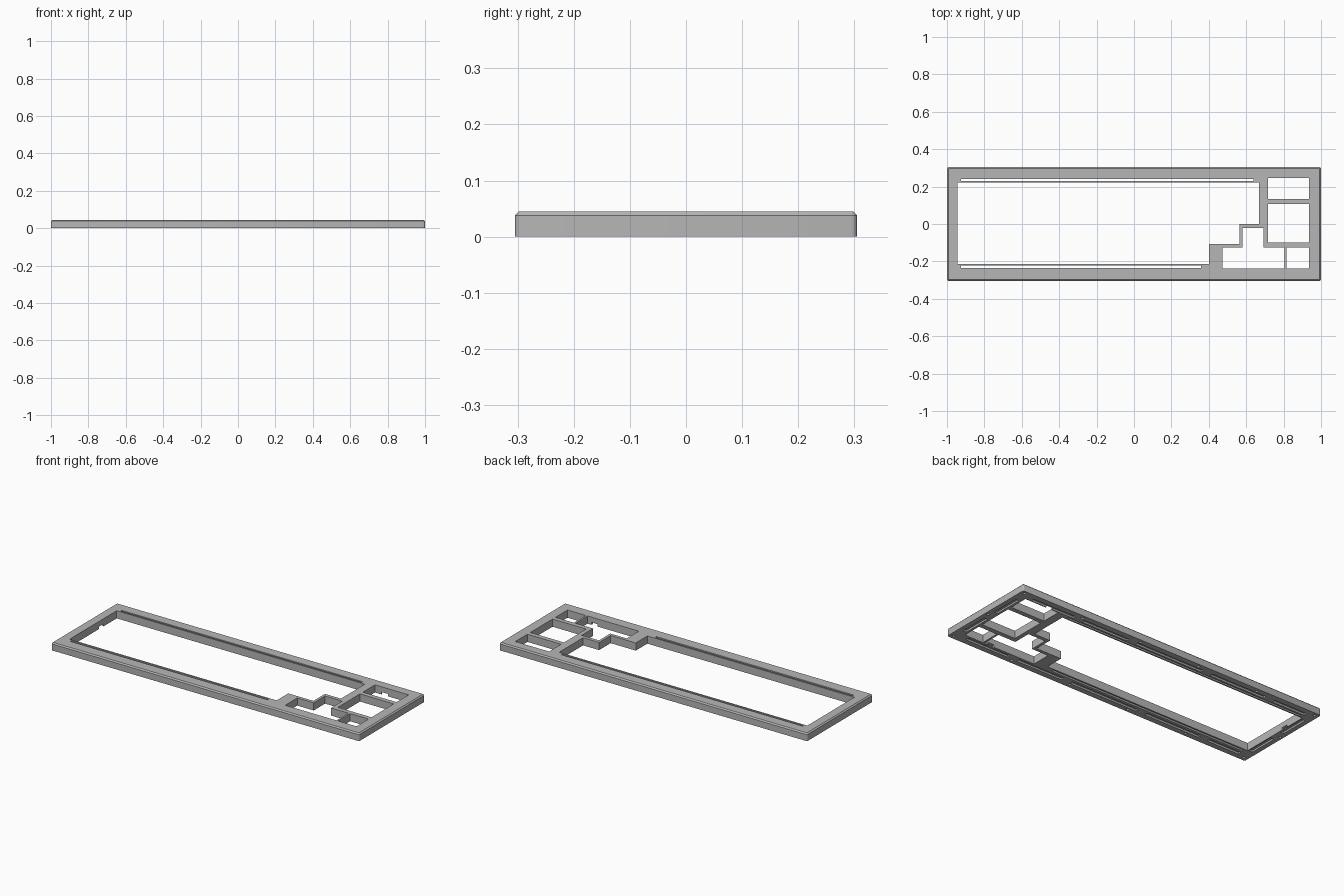
import bpy
import bmesh
from mathutils import Matrix

cube = bpy.data.objects.get("Cube")
if cube:
    bpy.data.objects.remove(cube)

HEIGHT, HALF_X, HALF_Y = 0.045, 1.0, 0.305
RECESS = 0.01

grey = bpy.data.materials.new("matte_grey")
grey.use_nodes = True
GREY = (0.47, 0.47, 0.47, 1)
grey.diffuse_color = GREY
grey.node_tree.nodes["Principled BSDF"].inputs["Base Color"].default_value = GREY


def prism(bm, outline, low, high):
    """Extrude a flat outline from one height to another."""
    face = bm.faces.new([bm.verts.new((x, y, low)) for x, y in outline])
    top = bmesh.ops.extrude_face_region(bm, geom=[face])["geom"]
    verts = [v for v in top if isinstance(v, bmesh.types.BMVert)]
    bmesh.ops.translate(bm, verts=verts, vec=(0, 0, high - low))


def rect(x0, x1, y0, y1):
    return [(x0, y0), (x1, y0), (x1, y1), (x0, y1)]


def make_object(name, bm):
    bmesh.ops.recalc_face_normals(bm, faces=bm.faces)
    mesh = bpy.data.meshes.new(name)
    bm.to_mesh(mesh)
    bm.free()
    obj = bpy.data.objects.new(name, mesh)
    bpy.context.collection.objects.link(obj)
    mesh.materials.append(grey)
    return obj


# Solid slab with rounded corners and a chamfered top rim
bm = bmesh.new()
prism(bm, rect(-HALF_X, HALF_X, -HALF_Y, HALF_Y), 0, HEIGHT)
corners = [e for e in bm.edges if abs(e.verts[0].co.z - e.verts[1].co.z) > 0.01]
bmesh.ops.bevel(bm, geom=corners, offset=0.01, segments=4, profile=0.5, affect='EDGES')
rim = [e for e in bm.edges if all(v.co.z > HEIGHT - 0.001 for v in e.verts)]
bmesh.ops.bevel(bm, geom=rim, offset=0.007, segments=1, affect='EDGES')
case = make_object("keyboard_case_frame", bm)


def cut(name, fill):
    """Subtract a set of separate prisms from the case."""
    bm = bmesh.new()
    fill(bm)
    tool = make_object(name, bm)
    tool.hide_render = True
    mod = case.modifiers.new(name, 'BOOLEAN')
    mod.operation, mod.solver, mod.object = 'DIFFERENCE', 'EXACT', tool
    bpy.context.view_layer.objects.active = case
    bpy.ops.object.modifier_apply(modifier=name)
    bpy.data.objects.remove(tool)


# Key openings and the two long slots
main_keys = [(-0.943, -0.214), (0.401, -0.214), (0.401, -0.107), (0.564, -0.107),
             (0.564, 0), (0.668, 0), (0.668, 0.222), (-0.943, 0.222)]
arrow_keys = [(0.473, -0.238), (0.805, -0.238), (0.805, -0.126), (0.692, -0.126),
              (0.692, -0.021), (0.58, -0.021), (0.58, -0.126), (0.473, -0.126)]
openings = [main_keys, arrow_keys,
            rect(0.816, 0.936, -0.238, -0.126),
            rect(0.717, 0.936, -0.099, 0.107),
            rect(0.717, 0.936, 0.134, 0.246),
            rect(-0.925, 0.357, -0.235, -0.223),
            rect(-0.925, 0.64, 0.23, 0.241)]


def fill_openings(bm):
    for outline in openings:
        prism(bm, outline, -0.1, 0.1)


cut("opening_cutter", fill_openings)


# Shallow underside channels, wider between the clips
def fill_channels(bm):
    for side in (-1, 1):
        for x0, x1 in ((-0.93, -0.72), (-0.66, -0.3), (-0.24, 0.2), (0.26, 0.56), (0.62, 0.9)):
            prism(bm, rect(x0, x1, *sorted((side * 0.252, side * 0.272))), -0.1, RECESS)
        for y0, y1 in ((-0.21, -0.04), (0.04, 0.21)):
            prism(bm, rect(*sorted((side * 0.95, side * 0.972)), y0, y1), -0.1, RECESS)


cut("channel_cutter", fill_channels)


# Clip notches that break through into the openings
def fill_notches(bm):
    for outline in (rect(-0.96, -0.93, 0.06, 0.1), rect(0.76, 0.8, 0.23, 0.26),
                    rect(0.74, 0.78, -0.26, -0.23)):
        prism(bm, outline, -0.1, RECESS * 1.4)


cut("notch_cutter", fill_notches)


# Blind screw holes around the edge
def fill_holes(bm):
    spots = [(x, y) for x in (-0.975, -0.585, -0.195, 0.195, 0.585, 0.975)
             for y in (-0.284, 0.284)] + [(-0.982, 0), (0.982, 0)]
    for x, y in spots:
        bmesh.ops.create_cone(bm, cap_ends=True, segments=16, radius1=0.008, radius2=0.008,
                              depth=0.06, matrix=Matrix.Translation((x, y, 0)))


cut("screw_hole_cutter", fill_holes)

bpy.ops.object.select_all(action='DESELECT')
case.select_set(True)
bpy.context.view_layer.objects.active = case
bpy.ops.object.shade_smooth_by_angle(angle=0.5)
